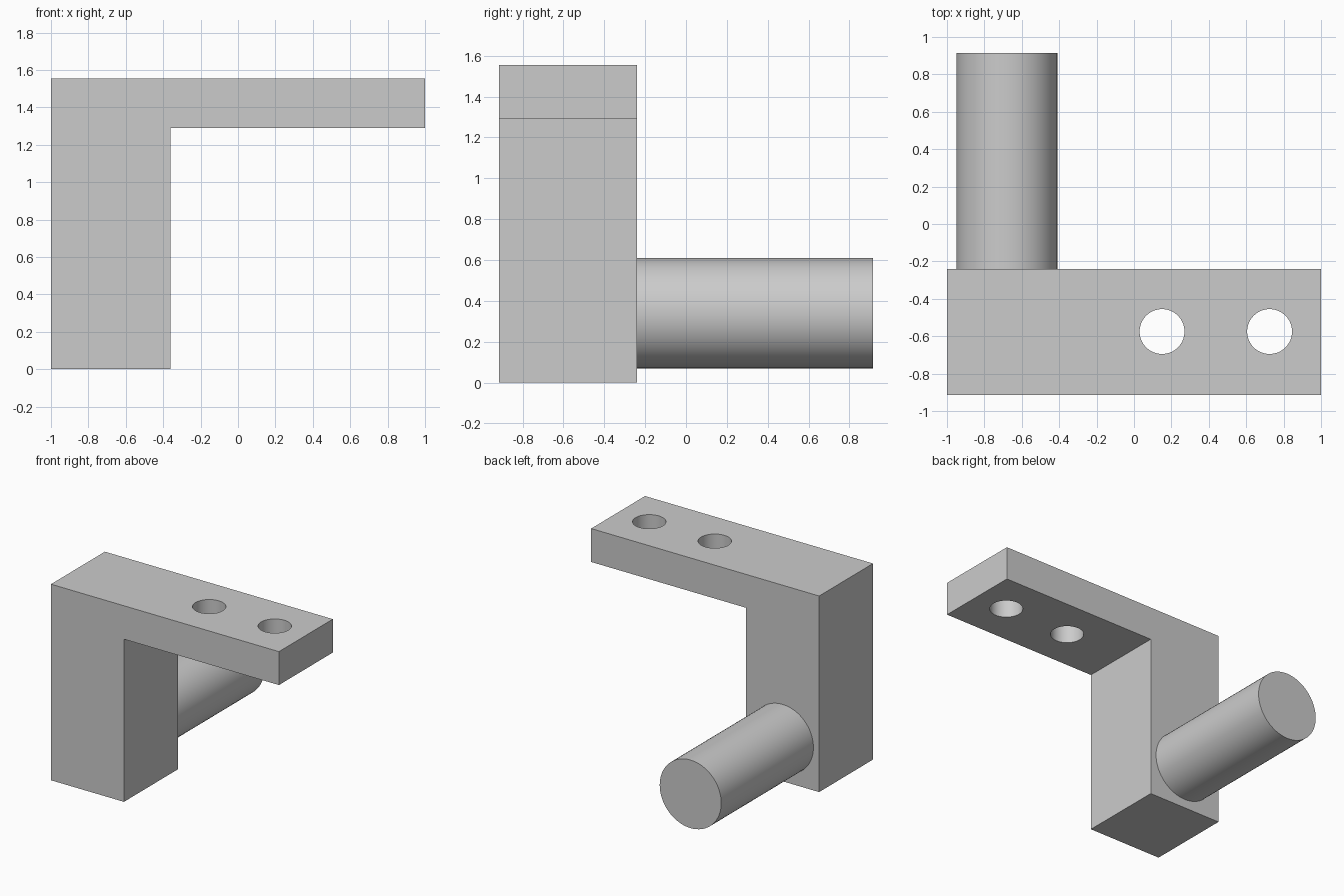
import bpy
import bmesh
from math import pi, radians

if "Cube" in bpy.data.objects:
    bpy.data.objects.remove(bpy.data.objects["Cube"], do_unlink=True)

# Plain grey finish
grey = bpy.data.materials.new("light_grey")
grey.use_nodes = True
colour = (0.6, 0.6, 0.6, 1)
grey.diffuse_color = colour
grey.node_tree.nodes["Principled BSDF"].inputs["Base Color"].default_value = colour

FRONT, BACK_FACE, BACK = -0.915, -0.24, 0.915
TOP, ARM_UNDERSIDE, POST_SIDE = 1.555, 1.29, -0.36


def cylinder(name, centre, radius, depth, rotation=(0, 0, 0)):
    bpy.ops.mesh.primitive_cylinder_add(vertices=64, radius=radius, depth=depth,
                                        location=centre, rotation=rotation)
    obj = bpy.context.object
    obj.name = name
    return obj


def smooth(obj):
    bpy.ops.object.select_all(action="DESELECT")
    obj.select_set(True)
    bpy.context.view_layer.objects.active = obj
    bpy.ops.object.shade_smooth_by_angle(angle=radians(30))


# Bracket: post and arm as one extruded profile
profile = [(-1, 0), (POST_SIDE, 0), (POST_SIDE, ARM_UNDERSIDE),
           (1, ARM_UNDERSIDE), (1, TOP), (-1, TOP)]
bm = bmesh.new()
face = bm.faces.new([bm.verts.new((x, FRONT, z)) for x, z in profile])
extruded = bmesh.ops.extrude_face_region(bm, geom=[face])["geom"]
bmesh.ops.translate(bm, vec=(0, BACK_FACE - FRONT, 0),
                    verts=[v for v in extruded if isinstance(v, bmesh.types.BMVert)])
bmesh.ops.recalc_face_normals(bm, faces=bm.faces)
mesh = bpy.data.meshes.new("bracket")
bm.to_mesh(mesh)
bm.free()
bracket = bpy.data.objects.new("bracket", mesh)
bpy.context.collection.objects.link(bracket)
mesh.materials.append(grey)

# Two bolt holes through the arm
for x in (0.15, 0.725):
    cutter = cylinder("hole_cutter", (x, -0.575, (TOP + ARM_UNDERSIDE) / 2), 0.12, 0.5)
    cutter.data.materials.append(grey)
    cutter.hide_render = True
    cut = bracket.modifiers.new("bolt_hole", "BOOLEAN")
    cut.operation = "DIFFERENCE"
    cut.solver = "EXACT"
    cut.object = cutter
    bpy.context.view_layer.objects.active = bracket
    bpy.ops.object.modifier_apply(modifier=cut.name)
    bpy.data.objects.remove(cutter, do_unlink=True)
smooth(bracket)

# Round peg on the back of the post
peg = cylinder("peg", (-0.68, (BACK_FACE + BACK) / 2, 0.34), 0.27,
               BACK - BACK_FACE, (pi / 2, 0, 0))
peg.data.materials.append(grey)
smooth(peg)
